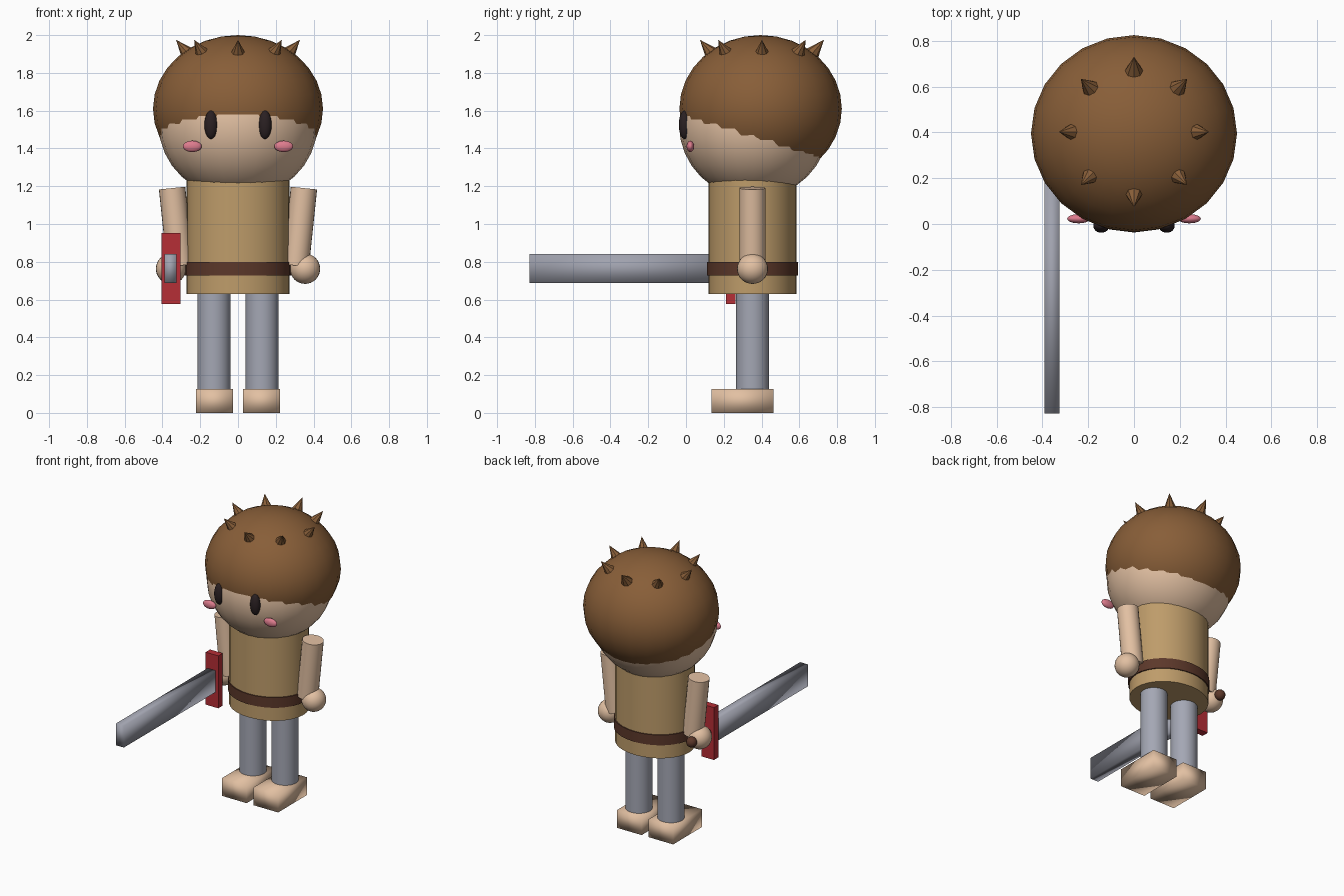
import bpy, bmesh, math
from mathutils import Matrix, Vector

if "Cube" in bpy.data.objects:
    bpy.data.objects.remove(bpy.data.objects["Cube"])


def material(name, r, g, b):
    lin = [((c / 255 + 0.055) / 1.055) ** 2.4 for c in (r, g, b)]
    m = bpy.data.materials.new(name)
    m.diffuse_color = (*lin, 1)
    m.use_nodes = True
    m.node_tree.nodes["Principled BSDF"].inputs["Base Color"].default_value = m.diffuse_color
    return m


SKIN = material("skin", 226, 192, 162)
HAIR = material("hair_brown", 136, 94, 56)
TUNIC = material("tunic_tan", 190, 156, 106)
LEATHER = material("leather_brown", 92, 56, 42)
CLOTH = material("trouser_grey", 164, 167, 180)
STEEL = material("steel_grey", 160, 162, 174)
RED = material("guard_red", 182, 46, 54)
BLACK = material("eye_black", 42, 32, 34)
PINK = material("blush_pink", 222, 124, 142)


def finish(name, bm, mat, angle=40):
    me = bpy.data.meshes.new(name)
    bm.to_mesh(me)
    bm.free()
    me.materials.append(mat)
    ob = bpy.data.objects.new(name, me)
    bpy.context.collection.objects.link(ob)
    if angle:
        bpy.ops.object.select_all(action='DESELECT')
        ob.select_set(True)
        bpy.context.view_layer.objects.active = ob
        bpy.ops.object.shade_smooth_by_angle(angle=math.radians(angle))
    return ob


def ball(name, loc, size, mat, seg=24, rings=16):
    bm = bmesh.new()
    bmesh.ops.create_uvsphere(bm, u_segments=seg, v_segments=rings, radius=1,
                              matrix=Matrix.LocRotScale(Vector(loc), None, Vector(size)))
    return finish(name, bm, mat)


def rod(name, a, b, rx, ry, mat, tip=1.0, seg=24):
    """Cylinder or cone running from point a to point b."""
    a, b = Vector(a), Vector(b)
    d = b - a
    bm = bmesh.new()
    rot = Vector((0, 0, 1)).rotation_difference(d.normalized())
    bmesh.ops.create_cone(bm, cap_ends=True, segments=seg, radius1=1, radius2=tip, depth=1,
                          matrix=Matrix.LocRotScale((a + b) / 2, rot, Vector((rx, ry, d.length))))
    return finish(name, bm, mat)


def box(name, lo, hi, mat, angle=0):
    lo, hi = Vector(lo), Vector(hi)
    bm = bmesh.new()
    bmesh.ops.create_cube(bm, size=1, matrix=Matrix.LocRotScale((lo + hi) / 2, None, hi - lo))
    return finish(name, bm, mat, angle)


Y = 0.352  # body centre line

# Head and hair: two overlapping ellipsoids
ball("head", (0, 0.36, 1.525), (0.42, 0.397, 0.39), SKIN)
ball("hair", (0, 0.395, 1.61), (0.45, 0.43, 0.39), HAIR)

# Ring of hair spikes leaning outwards
for i in range(8):
    t = i * math.pi / 4
    out = Vector((math.cos(t), math.sin(t), 0))
    base = Vector((0, 0.402, 1.883)) + out * 0.25
    rod(f"hair_spike_{i + 1}", base, base + out * 0.078 + Vector((0, 0, 0.092)),
        0.05, 0.05, HAIR, tip=0, seg=8)

# Torso and belt
rod("tunic", (0, Y, 0.63), (0, Y, 1.25), 0.272, 0.234, TUNIC, seg=32)
rod("belt", (0, Y, 0.727), (0, Y, 0.80), 0.28, 0.241, LEATHER, seg=32)

# Paired parts
for s, side in ((-1, "left"), (1, "right")):
    ball(f"{side}_eye", (s * 0.143, -0.008, 1.525), (0.035, 0.03, 0.075), BLACK)
    ball(f"{side}_blush", (s * 0.242, 0.023, 1.411), (0.05, 0.02, 0.03), PINK)
    rod(f"{side}_arm", (s * 0.306, Y, 0.78), (s * 0.349, Y, 1.19), 0.07, 0.07, SKIN)
    ball(f"{side}_hand", (s * 0.355, Y, 0.763), (0.08, 0.082, 0.08), SKIN)
    rod(f"{side}_leg", (s * 0.127, Y, 0.1), (s * 0.127, Y, 0.65), 0.088, 0.088, CLOTH)
    x = s * 0.125
    box(f"{side}_foot", (x - 0.098, 0.136, 0), (x + 0.098, 0.464, 0.127), SKIN, angle=120)

# Sword held forward in the left-hand side fist
box("sword_blade", (-0.39, -0.828, 0.687), (-0.326, 0.22, 0.842), STEEL, angle=120)
box("sword_guard", (-0.405, 0.212, 0.577), (-0.305, 0.262, 0.953), RED)
rod("sword_grip", (-0.356, 0.24, 0.763), (-0.356, 0.445, 0.763), 0.03, 0.03, LEATHER, seg=16)
ball("sword_pommel", (-0.356, 0.445, 0.763), (0.036, 0.036, 0.036), LEATHER, 16, 10)
